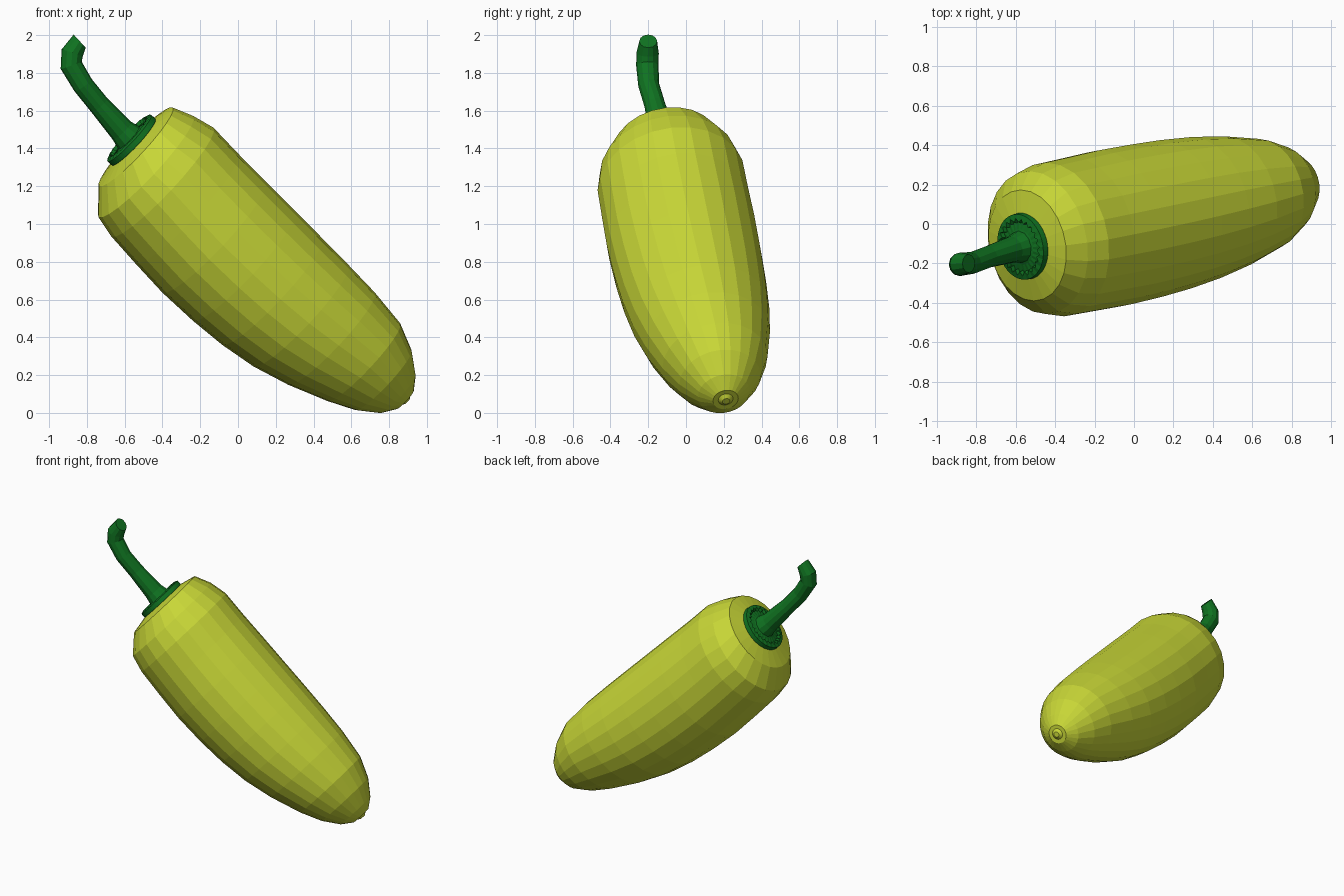
import bpy, bmesh, math
from mathutils import Vector

if "Cube" in bpy.data.objects:
    bpy.data.objects.remove(bpy.data.objects["Cube"])

# Leaning pepper frame: origin at the crown, D along the body, N up-right, B sideways
C = Vector((-0.57, -0.115, 1.45))
D = Vector((0.729, 0.162, -0.684))
N = Vector((0.684, 0.0, 0.729)).normalized()
B = D.cross(N).normalized()


def material(name, rgb):
    m = bpy.data.materials.new(name)
    m.diffuse_color = (*rgb, 1)
    m.use_nodes = True
    m.node_tree.nodes["Principled BSDF"].inputs["Base Color"].default_value = m.diffuse_color
    return m


def loft(name, rings, mat):
    """Skin a list of equal-sized rings of points and close both ends."""
    bm = bmesh.new()
    loops = [[bm.verts.new(p) for p in ring] for ring in rings]
    n = len(loops[0])
    for a, b in zip(loops, loops[1:]):
        for i in range(n):
            j = (i + 1) % n
            bm.faces.new((a[i], a[j], b[j], b[i]))
    bm.faces.new(loops[0])
    bm.faces.new(loops[-1])
    bmesh.ops.recalc_face_normals(bm, faces=bm.faces)
    me = bpy.data.meshes.new(name)
    bm.to_mesh(me)
    bm.free()
    me.materials.append(mat)
    ob = bpy.data.objects.new(name, me)
    bpy.context.collection.objects.link(ob)
    return ob


def ring(center, u, v, radii):
    n = len(radii)
    return [center + r * (math.cos(2 * math.pi * i / n) * u + math.sin(2 * math.pi * i / n) * v)
            for i, r in enumerate(radii)]


yellow_green = material("pepper_skin", (0.58, 0.68, 0.038))
green = material("stem_green", (0.005, 0.17, 0.015))

# Body: distance along the axis, sag of the centre, radius
profile = [
    (0.02, 0, 0.15), (0.05, -0.01, 0.285), (0.16, -0.05, 0.367), (0.28, -0.05, 0.395),
    (0.47, -0.064, 0.398), (0.68, -0.075, 0.402), (0.90, -0.078, 0.397), (1.10, -0.075, 0.387),
    (1.30, -0.064, 0.368), (1.50, -0.042, 0.335), (1.71, -0.016, 0.282), (1.85, -0.014, 0.218),
    (1.955, -0.016, 0.139), (2.005, -0.012, 0.068), (2.005, -0.01, 0.04), (2.02, -0.01, 0.02),
]
rings = []
for s, t, r in profile:
    bend = Vector((0, -0.02 * math.sin(math.pi * min(s / 2, 1)), 0))
    rings.append(ring(C + D * s + N * t + bend, N, B, [r] * 24))
loft("pepper_body", rings, yellow_green)

# Crown: flat rim with a serrated inner edge around a shallow dish
teeth = 24
rings = []
for s, r_a, r_b in [(0.04, 0.16, 0.16), (0.02, 0.17, 0.17), (-0.008, 0.168, 0.168),
                    (-0.016, 0.148, 0.128), (0.004, 0.142, 0.122), (-0.005, 0.09, 0.09),
                    (-0.02, 0.05, 0.05)]:
    rings.append(ring(C + D * s, N, B, [r_a, r_b] * teeth))
loft("crown", rings, green)

# Stem: flared at the crown, hooked at the top
path = [((-0.565, -0.113, 1.445), 0.085), ((-0.615, -0.128, 1.495), 0.068),
        ((-0.735, -0.165, 1.63), 0.056), ((-0.82, -0.197, 1.735), 0.056),
        ((-0.883, -0.205, 1.84), 0.059), ((-0.878, -0.203, 1.905), 0.059),
        ((-0.838, -0.2, 1.968), 0.047)]
pts = [Vector(p) for p, _ in path]
rings = []
for i, (p, (_, r)) in enumerate(zip(pts, path)):
    tangent = (pts[min(i + 1, len(pts) - 1)] - pts[max(i - 1, 0)]).normalized()
    if i == len(pts) - 1:
        tangent = Vector((0.74, 0.0, 0.68))
    u = Vector((0, 1, 0))
    u = (u - tangent * u.dot(tangent)).normalized()
    rings.append(ring(p, u, tangent.cross(u), [r] * 12))
loft("stem", rings, green)
